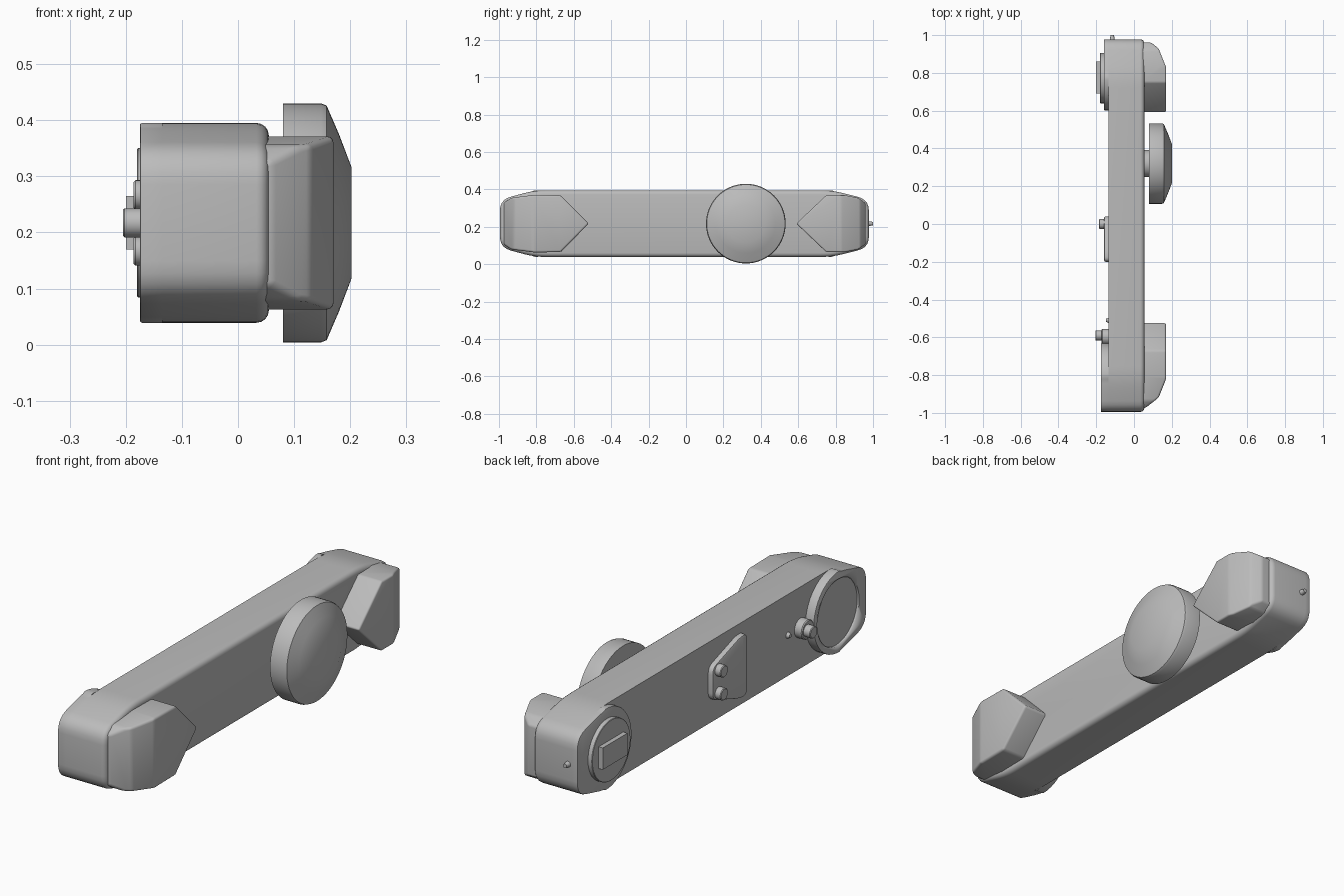
import bpy, bmesh, math
from mathutils import Vector

cube = bpy.data.objects.get("Cube")
if cube:
    bpy.data.objects.remove(cube, do_unlink=True)

GREY = (0.5, 0.5, 0.5, 1)
mat = bpy.data.materials.new("satin_grey")
mat.use_nodes = True
mat.diffuse_color = GREY
bsdf = mat.node_tree.nodes["Principled BSDF"]
bsdf.inputs["Base Color"].default_value = GREY

MID = 0.217     # height of the long axis
FACE = -0.135   # plain long face
RIM = 0.055     # rounded long face


def finish(name, bm, angle=32):
    bmesh.ops.recalc_face_normals(bm, faces=bm.faces[:])
    me = bpy.data.meshes.new(name)
    bm.to_mesh(me)
    bm.free()
    me.materials.append(mat)
    ob = bpy.data.objects.new(name, me)
    bpy.context.collection.objects.link(ob)
    bpy.ops.object.select_all(action='DESELECT')
    ob.select_set(True)
    bpy.context.view_layer.objects.active = ob
    bpy.ops.object.shade_smooth_by_angle(angle=math.radians(angle))
    return ob


def prism(outline, x0, x1):
    """Extrude a (y, z) outline along x."""
    bm = bmesh.new()
    face = bm.faces.new([bm.verts.new((x0, y, z)) for y, z in outline])
    new = bmesh.ops.extrude_face_region(bm, geom=[face])["geom"]
    verts = [v for v in new if isinstance(v, bmesh.types.BMVert)]
    bmesh.ops.translate(bm, verts=verts, vec=(x1 - x0, 0, 0))
    return bm


def lathe(name, y, z, profile, n=48):
    """Solid of revolution about an x-axis line; profile is (x, radius)."""
    bm = bmesh.new()
    rings = [[bm.verts.new((x, y + r * math.cos(2 * math.pi * i / n),
                            z + r * math.sin(2 * math.pi * i / n)))
              for i in range(n)] for x, r in profile]
    for a, b in zip(rings, rings[1:]):
        for i in range(n):
            j = (i + 1) % n
            bm.faces.new((a[i], a[j], b[j], b[i]))
    bm.faces.new(rings[0])
    bm.faces.new(rings[-1])
    return finish(name, bm)


def bevel(bm, test, width, segments=4):
    edges = [e for e in bm.edges if test(e)]
    bmesh.ops.bevel(bm, geom=edges, offset=width, segments=segments,
                    profile=0.5, affect='EDGES', clamp_overlap=True)


def at_x(x):
    return lambda e: all(abs(v.co.x - x) < 1e-4 for v in e.verts)


def mirrored(half):
    """Close a half outline of (y, height) by mirroring it about the axis."""
    return ([(y, MID + h) for y, h in half] +
            [(y, MID - h) for y, h in reversed(half) if h > 0])


def rounded(points, radius, steps=5):
    """Round each corner of an outline with a small quadratic curve."""
    out = []
    for i, p in enumerate(points):
        p, a, b = Vector(p), Vector(points[i - 1]), Vector(points[(i + 1) % len(points)])
        s = p + (a - p).normalized() * min(radius, (a - p).length * 0.45)
        e = p + (b - p).normalized() * min(radius, (b - p).length * 0.45)
        for k in range(steps + 1):
            t = k / steps
            out.append(tuple(s * (1 - t) ** 2 + p * 2 * t * (1 - t) + e * t * t))
    return out


# Long body with tapered, rounded ends
front_half = [(-0.995, 0.128), (-0.81, 0.178)]
back_half = [(0.78, 0.178), (0.978, 0.128)]


def soften(half):
    tip, shoulder = sorted(half, key=lambda p: p[1])
    return tip, shoulder


body_outline = rounded(mirrored(front_half + back_half), 0.06)
bm = prism(body_outline, FACE, RIM)
bevel(bm, at_x(RIM), 0.022)
finish("body", bm)


# End housings: body end joined to a half-round
def housing(name, half, sign, x):
    tip, shoulder = soften(half)
    y0 = shoulder[0]
    r = shoulder[1]
    arc = [(y0 - sign * r * math.sin(math.pi * i / 32),
            r * math.cos(math.pi * i / 32)) for i in range(33)]
    full = [p for p in body_outline if (p[0] - y0) * sign > 0.002]
    # order the end points from the top shoulder round to the bottom one
    full.sort(key=lambda p: math.atan2(p[1] - MID, (p[0] - y0) * sign))
    outline = full + [(y, MID + h) for y, h in arc]
    bm = prism(outline, FACE, x)
    bevel(bm, at_x(x), 0.004, 2)
    return finish(name, bm)


front_housing = housing("front_housing", front_half, -1, -0.175)
housing("back_housing", back_half, 1, -0.16)

# Shallow round recess in the front housing
cutter = lathe("recess_cutter", -0.8, MID, [(-0.165, 0.145), (-0.2, 0.145)])
cutter.hide_render = True
cut = front_housing.modifiers.new("recess", 'BOOLEAN')
cut.operation, cut.solver, cut.object = 'DIFFERENCE', 'EXACT', cutter
bpy.context.view_layer.objects.active = front_housing
bpy.ops.object.modifier_apply(modifier=cut.name)
bpy.data.objects.remove(cutter, do_unlink=True)

# Lock knob beside the recess and its small index pin
lathe("knob_base", -0.597, MID, [(FACE, 0.042), (-0.168, 0.042), (-0.172, 0.038)], 32)
lathe("front_knob", -0.59, MID, [(-0.17, 0.026), (-0.202, 0.026), (-0.205, 0.023)], 24)
lathe("index_pin", -0.51, MID, [(FACE, 0.014), (-0.148, 0.008)], 12)

# Round cap and raised bar on the back housing
lathe("back_cap", 0.772, MID, [(-0.159, 0.133), (-0.178, 0.133), (-0.18, 0.131)])
bar = [(0.69, 0.17), (0.86, 0.17), (0.86, 0.265), (0.69, 0.265)]
finish("cap_bar", prism(bar, -0.179, -0.2))

# Control plate with two buttons
plate = rounded(mirrored([(-0.2, 0.135), (-0.15, 0.135), (0.04, 0.07)]), 0.03)
bm = prism(plate, FACE, -0.158)
bevel(bm, at_x(-0.158), 0.008, 2)
finish("control_plate", bm)
for side, z in (("lower", MID - 0.05), ("upper", MID + 0.05)):
    lathe(side + "_button", 0, z, [(-0.157, 0.026), (-0.183, 0.026), (-0.186, 0.023)], 24)

# Small pin on the back end
bm = bmesh.new()
bmesh.ops.create_cone(bm, cap_ends=True, segments=16, radius1=0.014, radius2=0.009, depth=0.03)
for v in bm.verts:
    v.co = Vector((-0.115 + v.co.x, 0.985 + v.co.z, MID + v.co.y))
finish("end_pin", bm)

# Pointed pods with sloping outer ends
front_pod = [(-0.975, 0.11), (-0.935, 0.138), (-0.81, 0.154), (-0.67, 0.152), (-0.52, 0)]
back_pod = [(0.96, 0.11), (0.92, 0.138), (0.85, 0.152), (0.75, 0.152), (0.59, 0)]
for name, half, sign, y in (("front_pod", front_pod, -1, 0.82), ("back_pod", back_pod, 1, 0.83)):
    bm = prism(mirrored(half), RIM - 0.01, 0.17)
    for (xa, ya), (xb, yb) in (((0.17, y), (0.13, y + 0.1)), ((0.13, y + 0.1), (0.085, y + 0.135))):
        cutp = bmesh.ops.bisect_plane(
            bm, geom=bm.verts[:] + bm.edges[:] + bm.faces[:],
            plane_co=(xa, sign * ya, 0), plane_no=(yb - ya, sign * (xa - xb), 0),
            clear_outer=True)["geom_cut"]
        bmesh.ops.holes_fill(bm, edges=[e for e in cutp if isinstance(e, bmesh.types.BMEdge)])
    bmesh.ops.recalc_face_normals(bm, faces=bm.faces[:])
    bevel(bm, lambda e: max(v.co.x for v in e.verts) > RIM
          and e.calc_face_angle(0) > 0.2, 0.018, 3)
    finish(name, bm, 35)

# Domed dish on a short post
lathe("dish_post", 0.32, MID, [(RIM - 0.01, 0.072), (0.085, 0.072)], 40)
lathe("dish", 0.32, MID, [(0.08, 0.213), (0.148, 0.213), (0.158, 0.209),
                          (0.18, 0.158), (0.202, 0.1)], 64)
